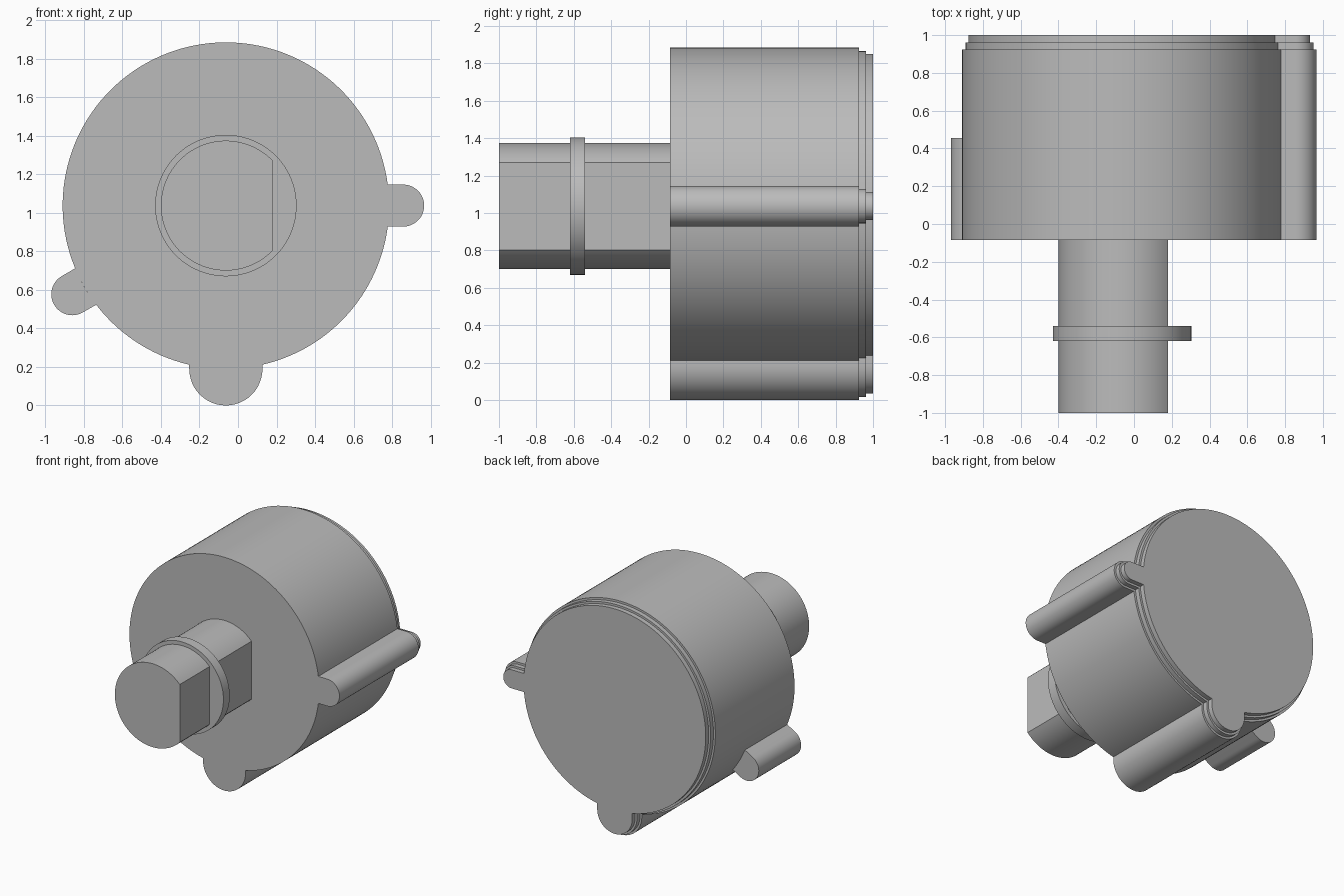
import bpy, bmesh
from math import sin, cos, asin, acos, radians, pi, tau

cube = bpy.data.objects.get("Cube")
if cube:
    bpy.data.objects.remove(cube)

# Shared axis of every round part, and main sizes
CX, CZ = -0.063, 1.037
BODY_R = 0.847
FRONT_Y = -0.085

grey = bpy.data.materials.new("plain grey")
grey.use_nodes = True
grey.diffuse_color = (0.5, 0.5, 0.5, 1)
grey.node_tree.nodes["Principled BSDF"].inputs["Base Color"].default_value = (0.5, 0.5, 0.5, 1)


def arc(radius, start, end, count, cx=0.0, cz=0.0):
    """Points along an arc, both ends included."""
    return [(cx + radius * cos(start + (end - start) * i / count),
             cz + radius * sin(start + (end - start) * i / count))
            for i in range(count + 1)]


def lug_arc(angle, distance, radius):
    """Rounded outer end of a lug, with straight tangent sides."""
    return arc(radius, angle - pi / 2, angle + pi / 2, 24,
               distance * cos(angle), distance * sin(angle))


def loft(name, rings):
    """Closed solid through (y, outline) rings around the shared axis."""
    bm = bmesh.new()
    loops = [[bm.verts.new((CX + x, y, CZ + z)) for x, z in pts] for y, pts in rings]
    for a, b in zip(loops, loops[1:]):
        for i in range(len(a)):
            j = (i + 1) % len(a)
            bm.faces.new((a[i], a[j], b[j], b[i]))
    bm.faces.new(loops[0])
    bm.faces.new(loops[-1][::-1])
    bmesh.ops.recalc_face_normals(bm, faces=bm.faces)
    mesh = bpy.data.meshes.new(name)
    bm.to_mesh(mesh)
    bm.free()
    mesh.materials.append(grey)
    obj = bpy.data.objects.new(name, mesh)
    bpy.context.collection.objects.link(obj)
    bpy.ops.object.select_all(action="DESELECT")
    obj.select_set(True)
    bpy.context.view_layer.objects.active = obj
    bpy.ops.object.shade_smooth_by_angle(angle=radians(30))
    return obj


def body_outline(inset):
    """Round housing with a side lug and a larger bottom lug."""
    lugs = [(0.0, 0.92, 0.109), (1.5 * pi, BODY_R, 0.19)]
    r = BODY_R - inset
    pts = []
    for k, (angle, distance, lug_r) in enumerate(lugs):
        lug_r -= inset
        pts += lug_arc(angle, distance, lug_r)
        nxt_angle, _, nxt_r = lugs[(k + 1) % len(lugs)]
        nxt_angle += tau if nxt_angle <= angle else 0
        start = angle + asin(lug_r / r)
        end = nxt_angle - asin((nxt_r - inset) / r)
        pts += arc(r, start, end, 96 if k == 0 else 40)
    return pts


# Housing with two small steps at the back rim
plain, step, rim = (body_outline(d) for d in (0, 0.017, 0.034))
loft("housing", [(FRONT_Y, plain), (0.925, plain), (0.925, step),
                 (0.962, step), (0.962, rim), (1.0, rim)])

# Short lug on the lower right, seated against the housing wall
t, lug_r = radians(210), 0.109
half = asin(lug_r / BODY_R)
short = lug_arc(t, 0.92, lug_r) + arc(BODY_R, t + half, t - half, 8)
loft("short_lug", [(FRONT_Y, short), (0.455, short)])

# Shaft with a flat on its left side
SHAFT_R = 0.337
flat = acos(0.243 / SHAFT_R)
shaft = arc(SHAFT_R, flat, tau - flat, 72)
loft("shaft", [(-1.0, shaft), (FRONT_Y, shaft)])

# Round collar on the shaft
collar = arc(0.367, 0, tau, 96)[:-1]
loft("collar", [(-0.62, collar), (-0.54, collar)])
